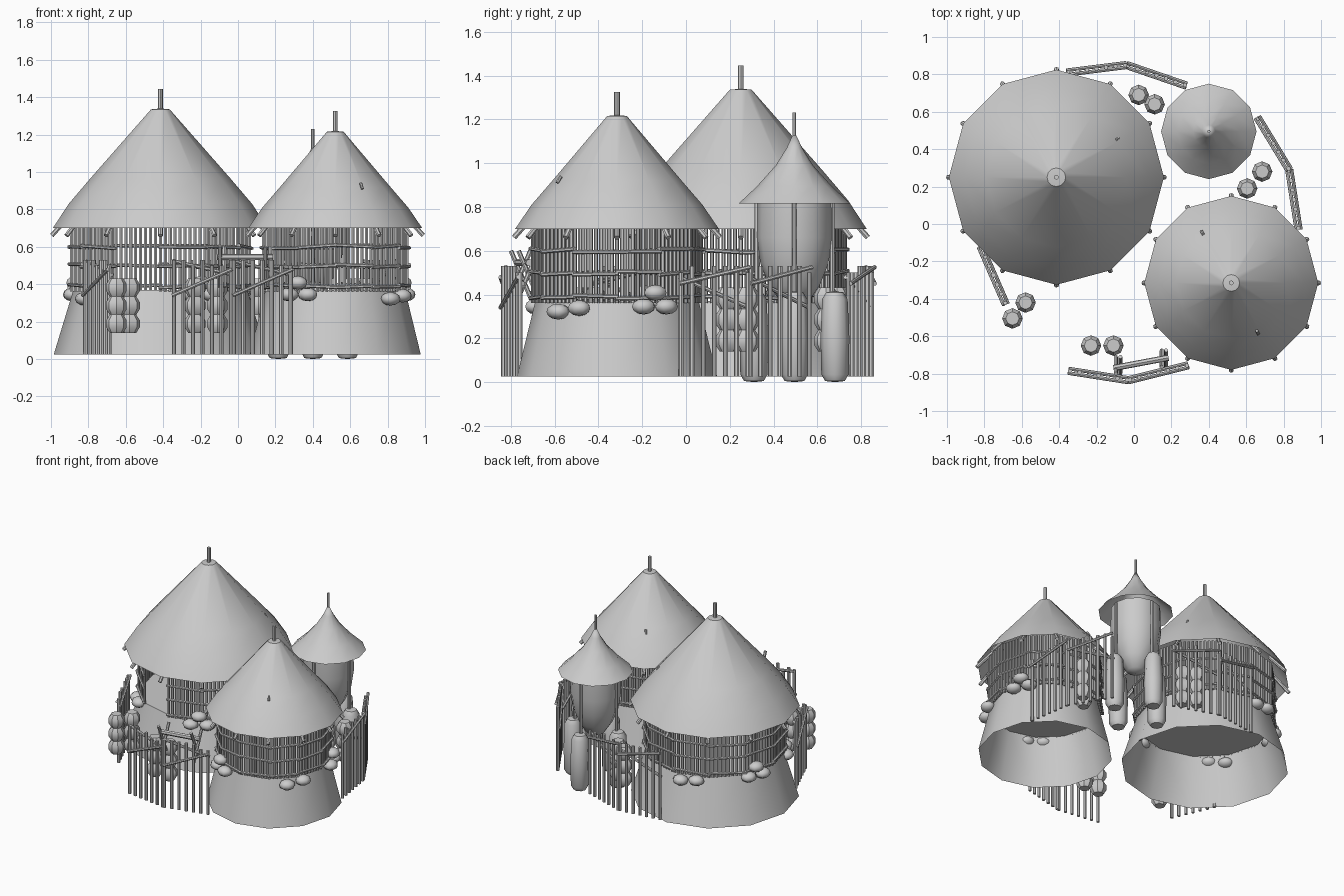
import bpy, bmesh, math, random
from mathutils import Vector, Matrix

random.seed(4)
if "Cube" in bpy.data.objects:
    bpy.data.objects.remove(bpy.data.objects["Cube"])

# One clay grey for everything
clay = bpy.data.materials.new("clay_grey")
clay.use_nodes = True
clay.diffuse_color = (0.6, 0.6, 0.6, 1)
clay.node_tree.nodes["Principled BSDF"].inputs["Base Color"].default_value = (0.6, 0.6, 0.6, 1)


def finish(name, bm, angle=40):
    mesh = bpy.data.meshes.new(name)
    bm.to_mesh(mesh)
    bm.free()
    mesh.materials.append(clay)
    ob = bpy.data.objects.new(name, mesh)
    bpy.context.collection.objects.link(ob)
    bpy.ops.object.select_all(action="DESELECT")
    ob.select_set(True)
    bpy.context.view_layer.objects.active = ob
    bpy.ops.object.shade_smooth_by_angle(angle=math.radians(angle))
    return ob


def lathe(bm, profile, centre, sides=12):
    """Spin (radius, height) points, listed bottom to top, round a centre."""
    rings = []
    for r, z in profile:
        if r == 0:
            rings.append([bm.verts.new((*centre, z))])
        else:
            rings.append([bm.verts.new((*polar(centre, r, 360 * i / sides), z)) for i in range(sides)])
    for low, high in zip(rings, rings[1:]):
        for i in range(sides):
            j = (i + 1) % sides
            if len(low) == 1:
                bm.faces.new((low[0], high[j], high[i]))
            elif len(high) == 1:
                bm.faces.new((low[i], low[j], high[0]))
            else:
                bm.faces.new((low[i], low[j], high[j], high[i]))


def polar(centre, r, degrees):
    a = math.radians(degrees)
    return centre[0] + r * math.cos(a), centre[1] + r * math.sin(a)


def stick(bm, a, b, r, sides=7):
    a, b = Vector(a), Vector(b)
    d = b - a
    m = Matrix.Translation((a + b) / 2) @ d.to_track_quat("Z", "Y").to_matrix().to_4x4()
    bmesh.ops.create_cone(bm, cap_ends=True, segments=sides, radius1=r, radius2=r, depth=d.length, matrix=m)


def hut(name, c, base_r, wall_r, roof, pole_top, per_panel, door):
    # Mud platform: sloped sides, closed top, open underneath
    bm = bmesh.new()
    lathe(bm, [(base_r, 0.025), (wall_r - 0.01, 0.37), (0, 0.37)], c)
    finish(name + "_mud_base", bm)
    # Thatched roof
    bm = bmesh.new()
    lathe(bm, roof, c)
    finish(name + "_roof", bm)
    # Roof pole and rafters poking out under the eaves
    bm = bmesh.new()
    stick(bm, (*c, roof[-1][1] - 0.1), (*c, pole_top), 0.013, 8)
    eave = roof[0][0]
    for k in range(12):
        stick(bm, (*polar(c, eave + 0.005, 30 * k), 0.66), (*polar(c, eave - 0.11, 30 * k), 0.79), 0.013)
    finish(name + "_rafters", bm)
    # Stick wall in straight panels with three rails, one panel left open as a door
    bm = bmesh.new()
    for k in range(12):
        if k == door:
            continue
        a = Vector(polar(c, wall_r, 30 * k))
        b = Vector(polar(c, wall_r, 30 * k + 30))
        for i in range(per_panel):
            p = a.lerp(b, i / per_panel)
            stick(bm, (*p, 0.362), (*p, 0.74), 0.0095, 6)
        out = ((a + b) / 2 - Vector(c)).normalized() * 0.012
        a, b = a.lerp(b, -0.05) + out, b.lerp(a, -0.05) + out
        for z in (0.39, 0.5, 0.6):
            stick(bm, (*a, z + random.uniform(-0.01, 0.01)), (*b, z + random.uniform(-0.01, 0.01)), 0.009, 6)
    finish(name + "_stick_wall", bm)


A, B, G = (-0.415, 0.25), (0.52, -0.315), (0.4, 0.495)
hut("large_hut", A, 0.57, 0.475,
    [(0.575, 0.70), (0.49, 0.83), (0.375, 0.965), (0.05, 1.335), (0, 1.34)], 1.445, 9, 8)
hut("small_hut", B, 0.457, 0.383,
    [(0.465, 0.70), (0.39, 0.81), (0.295, 0.92), (0.045, 1.215), (0, 1.22)], 1.325, 8, 5)

# Stub ends that break through the thatch
bm = bmesh.new()
for c, r, deg, z in ((A, 0.395, 32, 0.93), (B, 0.31, 298, 0.91), (B, 0.32, 120, 0.89)):
    stick(bm, (*polar(c, r - 0.02, deg), z + 0.03), (*polar(c, r, deg), z), 0.008)
finish("roof_stubs", bm)

# Granary: flared roof, hanging clay vessel, thin poles and fat rounded feet
bm = bmesh.new()
lathe(bm, [(0.255, 0.815), (0.17, 0.895), (0.085, 0.99), (0.035, 1.07), (0, 1.145)], G)
finish("granary_roof", bm)
bm = bmesh.new()
stick(bm, (*G, 1.05), (*G, 1.23), 0.009)
finish("granary_roof_pole", bm)
bm = bmesh.new()
lathe(bm, [(0, 0.34), (0.06, 0.36), (0.115, 0.44), (0.155, 0.54), (0.173, 0.66), (0.17, 0.84)], G)
finish("granary_vessel", bm)
poles, feet = bmesh.new(), bmesh.new()
for k in range(4):
    p = polar(G, 0.172, 90 * k)
    stick(poles, (*p, 0.35), (*p, 0.83), 0.011)
    lathe(feet, [(0, 0), (0.045, 0.005), (0.062, 0.035), (0.066, 0.2), (0.058, 0.38), (0.04, 0.41), (0, 0.415)],
          polar(G, 0.185, 90 * k), 8)
finish("granary_poles", poles)
finish("granary_feet", feet, 50)

# Fences: bent runs of upright posts with slanting rails
fences = {
    "back_fence": [(-0.36, 0.81), (-0.04, 0.85), (0.28, 0.74)],
    "right_fence": [(0.66, 0.57), (0.83, 0.29), (0.88, -0.03)],
    "front_fence": [(-0.35, -0.785), (-0.03, -0.835), (0.29, -0.755)],
    "left_fence": [(-0.82, -0.12), (-0.685, -0.43)],
}
for name, path in fences.items():
    bm = bmesh.new()
    for a, b in zip(path, path[1:]):
        a, b = Vector(a), Vector(b)
        side = (b - a).normalized().orthogonal() * 0.012
        for i in range(7):
            p = a.lerp(b, (i + 0.15) / 6.3)
            stick(bm, (*p, 0.025), (*p, random.choice((0.53, 0.53, 0.5))), 0.0115)
        for s, z0, z1 in ((1, 0.525, 0.45), (-1, 0.34, 0.48)):
            stick(bm, (*(a + side * s), z0), (*(b + side * s), z1), 0.01)
    finish(name, bm)

# Trestle by the front fence: a bar on two pairs of crossed sticks
bm = bmesh.new()
stick(bm, (-0.11, -0.77, 0.545), (0.185, -0.715, 0.545), 0.017)
for x, y in ((-0.085, -0.755), (0.16, -0.72)):
    for s in (-1, 1):
        stick(bm, (x + 0.012 * s, y - 0.045 * s, 0.385), (x + 0.012 * s, y + 0.045 * s, 0.6), 0.011)
finish("trestle", bm)

# Paired strings of three stacked pots
bm = bmesh.new()
for c in ((-0.65, -0.505), (-0.58, -0.42), (-0.23, -0.65), (-0.11, -0.65),
          (0.025, 0.69), (0.11, 0.64), (0.605, 0.19), (0.685, 0.28)):
    profile = [(0, 0.14)]
    for k in range(3):
        z = 0.14 + 0.097 * k
        profile += [(0.036, z), (0.055, z + 0.03), (0.055, z + 0.067)]
    lathe(bm, profile + [(0.036, 0.431), (0, 0.431)], c, 8)
finish("pot_stacks", bm, 35)


# Boulders resting on the rim of the mud bases
def boulder(bm, c, r, degrees, z):
    m = (Matrix.Translation((*polar(c, r, degrees), z)) @ Matrix.Rotation(math.radians(degrees), 4, "Z")
         @ Matrix.Diagonal((0.05, 0.056, 0.036, 1)))
    bmesh.ops.create_uvsphere(bm, u_segments=8, v_segments=6, radius=1, matrix=m)


bm = bmesh.new()
for c, r, clusters, pairs in ((A, 0.485, (160, 297), (103, 220)), (B, 0.4, (26, 240), (326,))):
    step = math.degrees(0.058 / r)
    for deg in clusters:
        boulder(bm, c, r, deg - step, 0.345)
        boulder(bm, c, r, deg + step, 0.345)
        boulder(bm, c, r, deg, 0.408)
    for deg in pairs:
        boulder(bm, c, r, deg - step, 0.322)
        boulder(bm, c, r, deg + step, 0.338)
finish("boulders", bm, 50)
